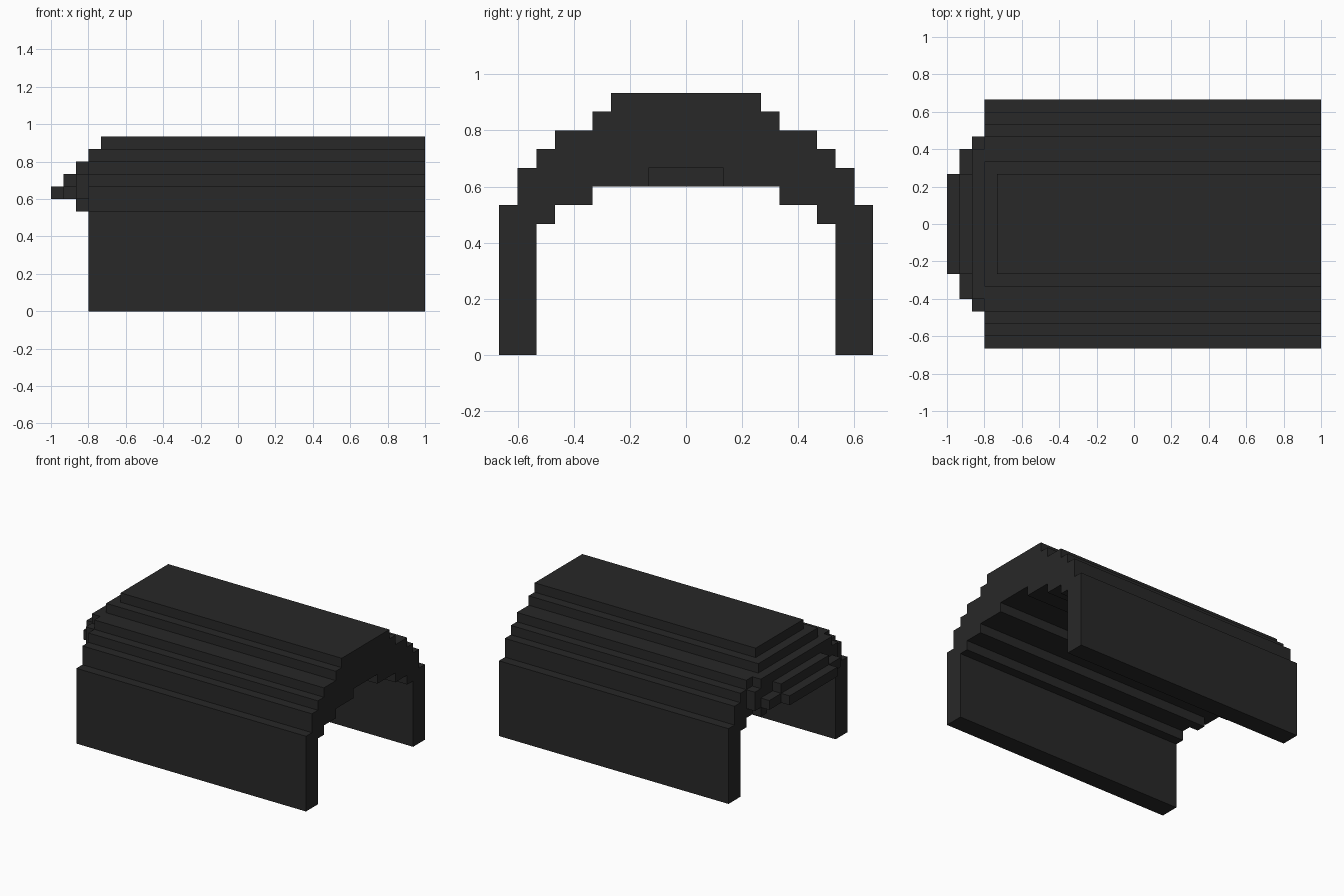
import bpy
import bmesh

cube = bpy.data.objects.get("Cube")
if cube:
    bpy.data.objects.remove(cube, do_unlink=True)

U = 1 / 15  # one block of the stepped grid

# Single dark grey material
dark = bpy.data.materials.new("dark_grey")
dark.use_nodes = True
colour = (0.0212, 0.0212, 0.0212, 1)
dark.diffuse_color = colour
dark.node_tree.nodes["Principled BSDF"].inputs["Base Color"].default_value = colour


def stepped(steps):
    """Turn (half width, height) steps into stair corners, from centre outwards."""
    points, last_y = [], 0
    for y, z in steps:
        points += [(last_y, z), (y, z)]
        last_y = y
    return points[1:]  # the centre point is covered by mirroring


def section(name, x0, x1, outer, inner):
    """Extrude a mirrored stepped arch between x0 and x1 (block units)."""
    half = stepped(outer) + stepped(inner)[::-1]
    loop = half + [(-y, z) for y, z in reversed(half)]
    bm = bmesh.new()
    verts = [bm.verts.new((x0 * U, y * U, z * U)) for y, z in loop]
    face = bm.faces.new(verts)
    extruded = bmesh.ops.extrude_face_region(bm, geom=[face])
    moved = [g for g in extruded["geom"] if isinstance(g, bmesh.types.BMVert)]
    bmesh.ops.translate(bm, verts=moved, vec=((x1 - x0) * U, 0, 0))
    bmesh.ops.recalc_face_normals(bm, faces=bm.faces)
    mesh = bpy.data.meshes.new(name)
    bm.to_mesh(mesh)
    bm.free()
    mesh.materials.append(dark)
    obj = bpy.data.objects.new(name, mesh)
    bpy.context.collection.objects.link(obj)


# Main arch with both side walls
section("arch_body", -12, 15,
        [(5, 13), (7, 12), (8, 11), (9, 10), (10, 8)],
        [(2, 10), (5, 9), (7, 8), (8, 7), (10, 0)])

# Raised plate along the crown
section("crown_plate", -11, 15, [(4, 14)], [(4, 13)])

# Stepped rounding at the closed end
section("end_step_inner", -13, -12, [(6, 12), (7, 11)],
        [(2, 10), (5, 9), (6, 8), (7, 9)])
section("end_step_middle", -14, -13, [(4, 11), (6, 10)], [(2, 10), (6, 9)])
section("end_step_outer", -15, -14, [(4, 10)], [(4, 9)])
